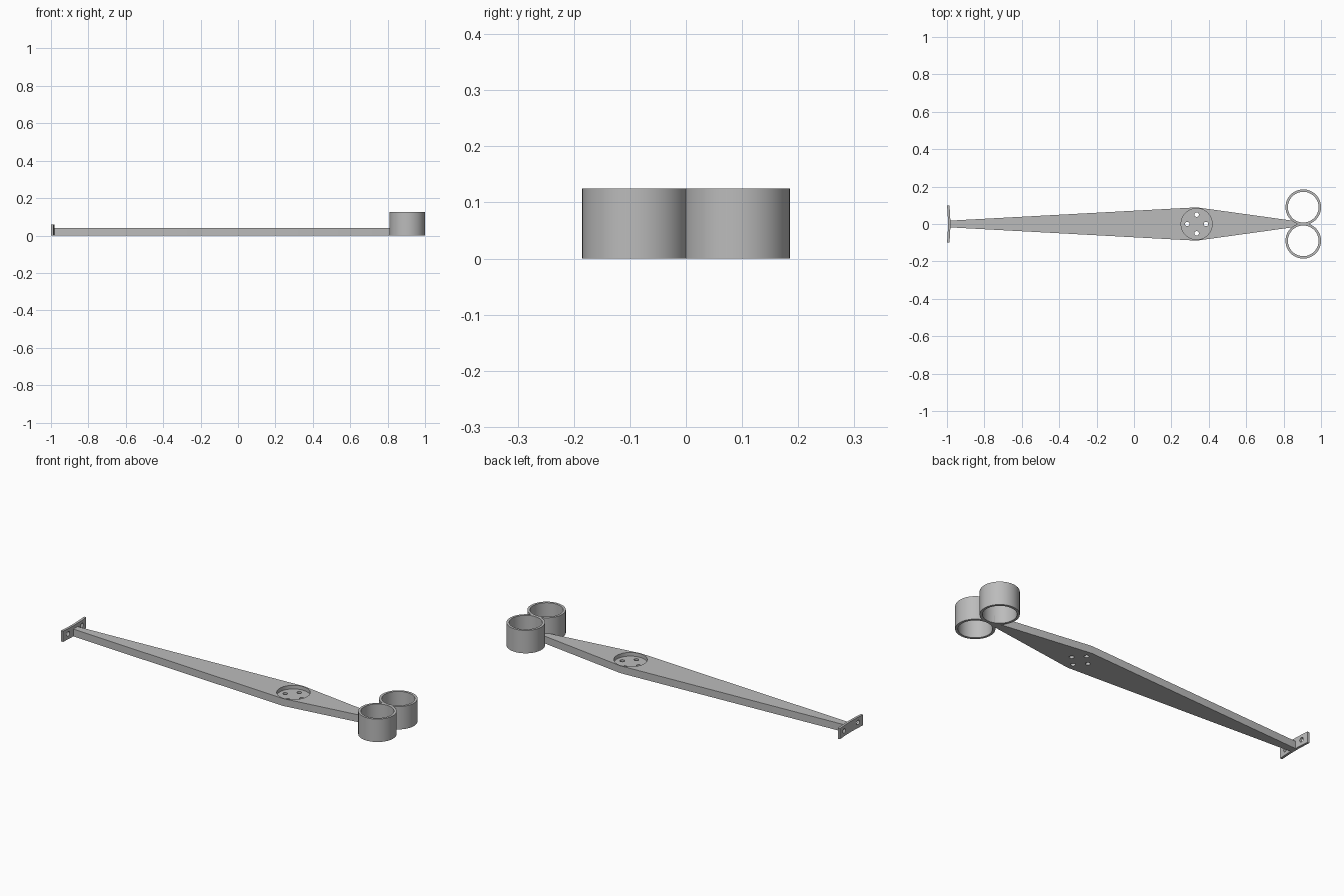
import bpy, bmesh, math
from mathutils import Matrix, Vector

cube = bpy.data.objects.get("Cube")
if cube:
    bpy.data.objects.remove(cube, do_unlink=True)

grey = bpy.data.materials.new("plain grey")
grey.use_nodes = True
COLOUR = (0.5, 0.5, 0.5, 1)
grey.diffuse_color = COLOUR
grey.node_tree.nodes["Principled BSDF"].inputs["Base Color"].default_value = COLOUR


def make_object(name, bm):
    bmesh.ops.recalc_face_normals(bm, faces=bm.faces)
    mesh = bpy.data.meshes.new(name)
    bm.to_mesh(mesh)
    bm.free()
    mesh.materials.append(grey)
    obj = bpy.data.objects.new(name, mesh)
    bpy.context.collection.objects.link(obj)
    return obj


def extrude_outline(name, outline, height):
    bm = bmesh.new()
    base = bm.faces.new([bm.verts.new((x, y, 0)) for x, y in outline])
    top = bmesh.ops.extrude_face_region(bm, geom=[base])["geom"]
    bmesh.ops.translate(bm, vec=(0, 0, height),
                        verts=[v for v in top if isinstance(v, bmesh.types.BMVert)])
    return make_object(name, bm)


def cylinder(name, centre, radius, depth, axis="Z", sides=32):
    turn = Matrix.Rotation(math.pi / 2, 4, "Y") if axis == "X" else Matrix()
    bm = bmesh.new()
    bmesh.ops.create_cone(bm, cap_ends=True, segments=sides, radius1=radius, radius2=radius,
                          depth=depth, matrix=Matrix.Translation(centre) @ turn)
    return make_object(name, bm)


def cut(target, cutter):
    cutter.hide_render = True
    mod = target.modifiers.new("cut", "BOOLEAN")
    mod.operation = "DIFFERENCE"
    mod.solver = "EXACT"
    mod.object = cutter
    bpy.context.view_layer.objects.active = target
    bpy.ops.object.modifier_apply(modifier=mod.name)
    bpy.data.objects.remove(cutter, do_unlink=True)


def smooth(obj):
    bpy.ops.object.select_all(action="DESELECT")
    obj.select_set(True)
    bpy.context.view_layer.objects.active = obj
    bpy.ops.object.shade_smooth_by_angle(angle=math.radians(30))


# Tapered arm, widest at the hub
HUB_X = 0.335
half = [(-0.985, 0.018), (HUB_X, 0.089), (0.875, 0.014)]
arm = extrude_outline("tapered_arm", [(x, -y) for x, y in half] + half[::-1], 0.04)

# Round recess and four screw holes in the hub
cut(arm, cylinder("recess_cutter", (HUB_X, 0, 0.04), 0.083, 0.04, sides=64))
for i in range(4):
    a = i * math.pi / 2
    spot = (HUB_X + 0.05 * math.cos(a), 0.05 * math.sin(a), 0.02)
    cut(arm, cylinder("hole_cutter", spot, 0.012, 0.1))
smooth(arm)

# Slightly curved mounting plate with two bolt holes
STEPS = 12
ys = [-0.1 + 0.2 * i / STEPS for i in range(STEPS + 1)]


def bow(x):
    return [(x + 0.005 * (1 - (y / 0.1) ** 2), y) for y in ys]


plate = extrude_outline("mounting_plate", bow(-1) + bow(-0.987)[::-1], 0.058)
for side in (-1, 1):
    cut(plate, cylinder("bolt_cutter", (-0.99, side * 0.06, 0.03), 0.012, 0.1, axis="X"))
smooth(plate)

# Pair of open rings at the far end
for label, side in (("front", -1), ("back", 1)):
    bm = bmesh.new()
    profile = [bm.verts.new((r, 0, z)) for r, z in
               ((0.095, 0), (0.095, 0.125), (0.082, 0.125), (0.082, 0))]
    edges = [bm.edges.new((profile[i], profile[(i + 1) % 4])) for i in range(4)]
    bmesh.ops.spin(bm, geom=profile + edges, cent=(0, 0, 0), axis=(0, 0, 1),
                   angle=2 * math.pi, steps=64, use_merge=True)
    bmesh.ops.remove_doubles(bm, verts=bm.verts, dist=0.0001)
    bmesh.ops.translate(bm, vec=Vector((0.905, side * 0.09, 0)), verts=bm.verts)
    smooth(make_object(label + "_ring", bm))
